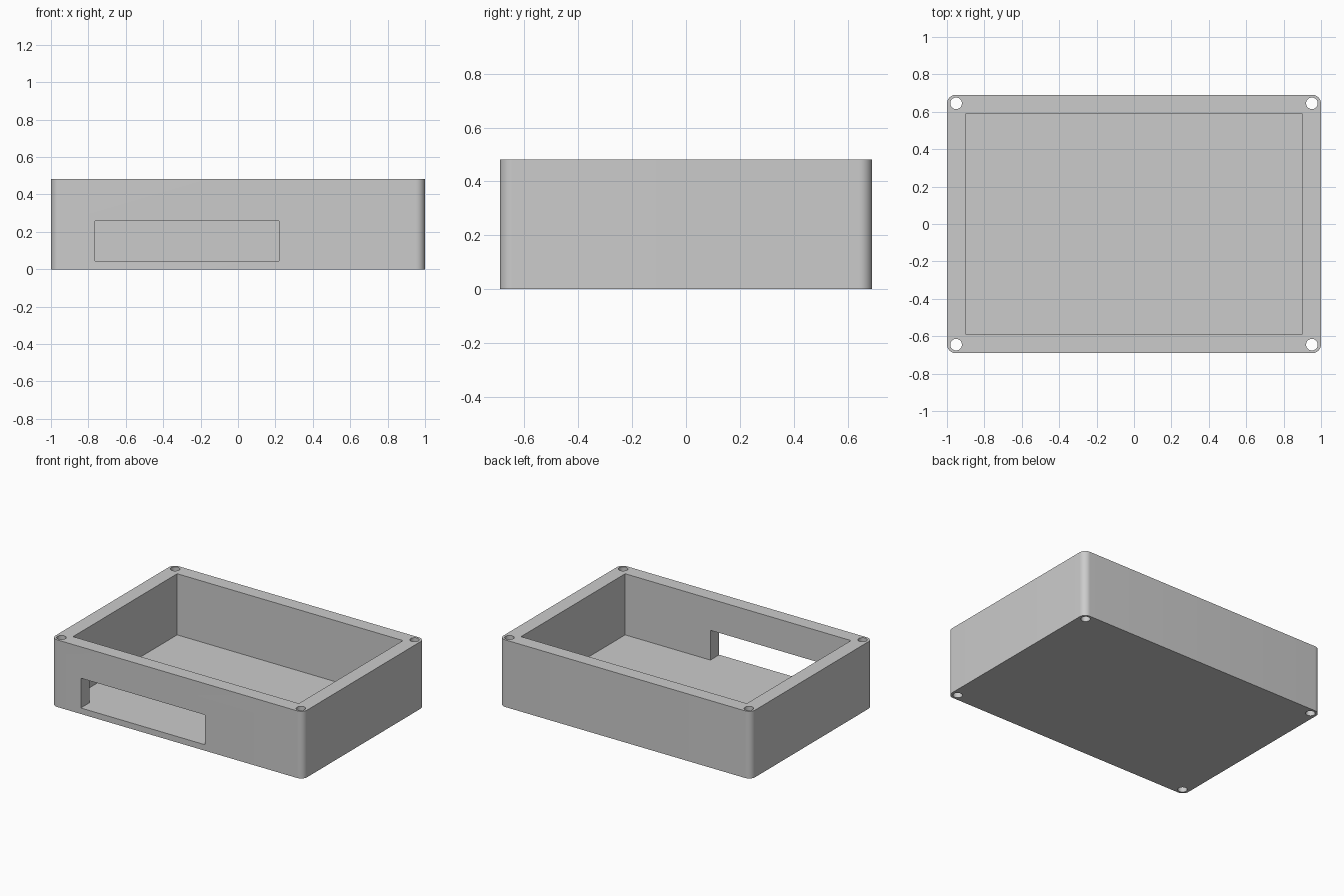
import bpy
import bmesh
from math import cos, sin, pi, radians

if "Cube" in bpy.data.objects:
    bpy.data.objects.remove(bpy.data.objects["Cube"], do_unlink=True)

HALF_X, HALF_Y, HEIGHT = 1.0, 0.691, 0.482
WALL, FLOOR = 0.103, 0.043
CORNER, HOLE = 0.048, 0.031
SEGMENTS = 12

grey = bpy.data.materials.new("plain grey")
grey.use_nodes = True
colour = (0.6, 0.6, 0.6, 1)
grey.diffuse_color = colour
grey.node_tree.nodes["Principled BSDF"].inputs["Base Color"].default_value = colour


def prism(name, outline, bottom, top):
    """Extrude a flat outline from bottom to top."""
    bm = bmesh.new()
    base = bm.faces.new([bm.verts.new((x, y, bottom)) for x, y in outline])
    grown = bmesh.ops.extrude_face_region(bm, geom=[base])["geom"]
    verts = [v for v in grown if isinstance(v, bmesh.types.BMVert)]
    bmesh.ops.translate(bm, verts=verts, vec=(0, 0, top - bottom))
    bmesh.ops.recalc_face_normals(bm, faces=bm.faces)
    mesh = bpy.data.meshes.new(name)
    bm.to_mesh(mesh)
    bm.free()
    mesh.materials.append(grey)
    obj = bpy.data.objects.new(name, mesh)
    bpy.context.collection.objects.link(obj)
    return obj


def rectangle(x0, x1, y0, y1):
    return [(x0, y0), (x1, y0), (x1, y1), (x0, y1)]


def cut(target, cutter):
    cutter.hide_render = True
    mod = target.modifiers.new(cutter.name, "BOOLEAN")
    mod.operation, mod.solver, mod.object = "DIFFERENCE", "EXACT", cutter
    bpy.ops.object.modifier_apply(modifier=mod.name)
    bpy.data.objects.remove(cutter, do_unlink=True)


# Outer block with rounded vertical corners
corners = [(1, 1), (-1, 1), (-1, -1), (1, -1)]
outline = []
for quarter, (sx, sy) in enumerate(corners):
    for step in range(SEGMENTS + 1):
        a = (quarter + step / SEGMENTS) * pi / 2
        outline.append((sx * (HALF_X - CORNER) + CORNER * cos(a),
                        sy * (HALF_Y - CORNER) + CORNER * sin(a)))
case = prism("open_case", outline, 0, HEIGHT)
bpy.ops.object.select_all(action="DESELECT")
case.select_set(True)
bpy.context.view_layer.objects.active = case

# Open cavity
inner_x, inner_y = HALF_X - WALL, HALF_Y - WALL + 0.003
cut(case, prism("cavity", rectangle(-inner_x, inner_x, -inner_y, inner_y), FLOOR, 1))

# Front slot, level with the cavity floor
cut(case, prism("front_slot", rectangle(-0.765, 0.22, -1, -0.5), FLOOR, 0.257))

# Screw holes through all four corners
for sx, sy in corners:
    ring = [(sx * (HALF_X - 0.049) + HOLE * cos(i * pi / 16),
             sy * (HALF_Y - 0.046) + HOLE * sin(i * pi / 16)) for i in range(32)]
    cut(case, prism("screw_hole", ring, -1, 1))

bpy.ops.object.shade_smooth_by_angle(angle=radians(30))
